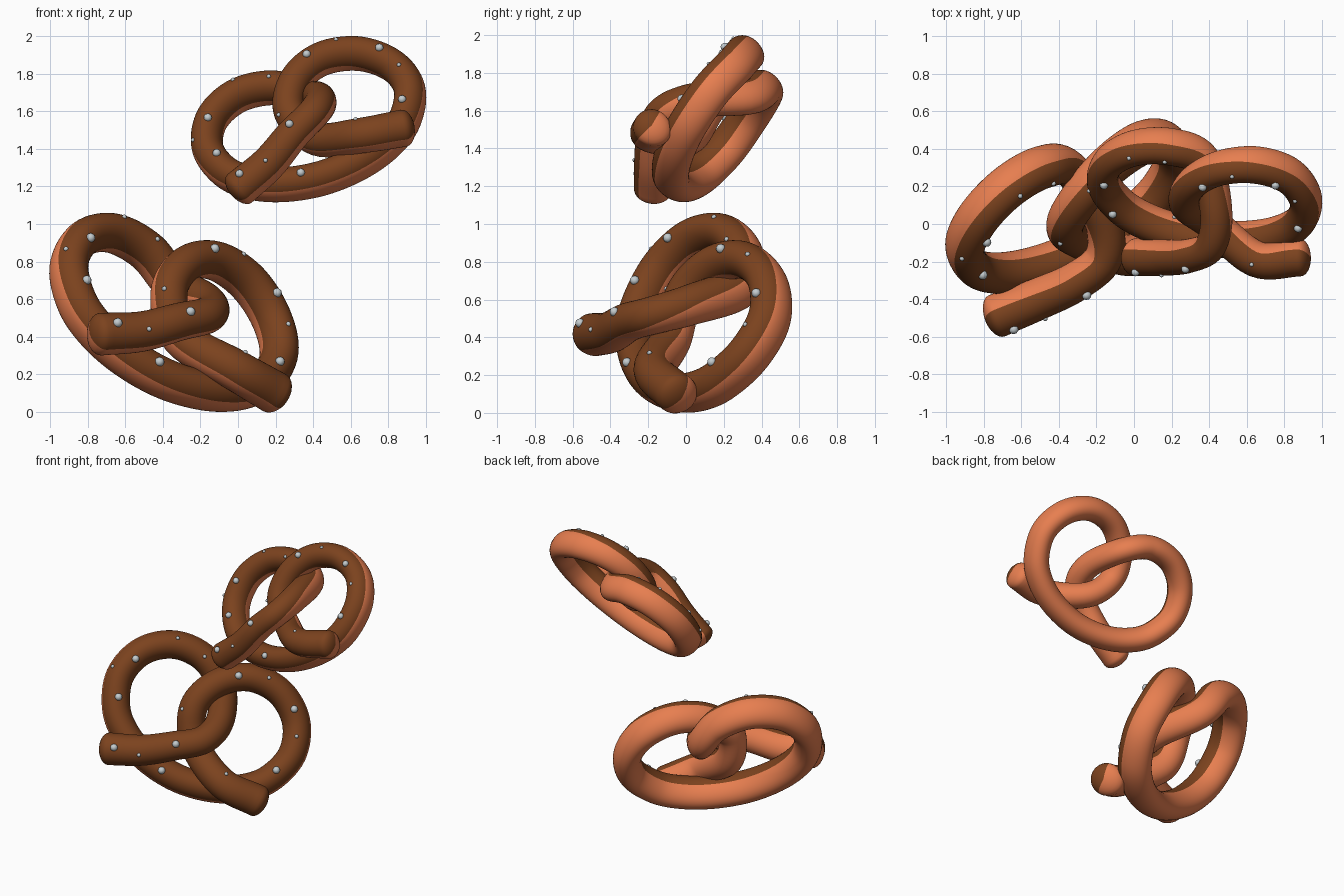
import bpy, bmesh, math
from mathutils import Vector, Matrix

cube = bpy.data.objects.get("Cube")
if cube:
    bpy.data.objects.remove(cube, do_unlink=True)


def material(name, rgb):
    m = bpy.data.materials.new(name)
    m.use_nodes = True
    m.diffuse_color = (*rgb, 1)
    m.node_tree.nodes["Principled BSDF"].inputs["Base Color"].default_value = (*rgb, 1)
    return m


glaze = material("brown_glaze", (0.2, 0.055, 0.013))
dough = material("orange_dough", (0.8, 0.21, 0.08))
salt = material("pale_salt", (0.55, 0.6, 0.62))

# Dough rope path: left tip, twist, left loop, then the right side
UNIT = 1 / 150


def loop(heights, sign):
    """Round part of one loop, from the upper crossing to the outer side."""
    points = []
    for k, z in enumerate(heights, 1):
        a = math.radians(36 * k)
        points.append((sign * (54 * math.cos(a) - 41), 54 * math.sin(a), z))
    return points


left_arm = [(-73, -74, .16), (-42, -62, .21), (-14, -45, .27), (10, -27, .27), (16, -1, .15)]
left_loop = loop((-.06, -.05, -.02, 0, 0, 0), 1)
bottom = [(-64, -52, 0), (-35, -65, 0), (0, -70, 0), (35, -65, 0), (64, -52, 0)]
right_loop = loop((.12, .09, .04, 0, 0, 0), -1)[::-1]
right_arm = [(-14, 0, .11), (3, -33, .07), (44, -58, .19), (84, -59, .15)]
path = [Vector((x * UNIT, y * UNIT, z))
        for x, y, z in left_arm + left_loop + bottom + right_loop + right_arm]
LAST = len(path) - 1


def frame(s):
    """Centre, tangent, side, up, radius and ring share of the rope at path position s."""
    i = min(int(s), LAST - 1)
    t = s - i
    b, c = path[i], path[i + 1]
    a = path[i - 1] if i else 2 * b - c
    d = path[i + 2] if i + 2 <= LAST else 2 * c - b
    m0, m1 = (c - a) / 2, (d - b) / 2
    k2, k3 = 3 * (c - b) - 2 * m0 - m1, 2 * (b - c) + m0 + m1
    pos = b + m0 * t + k2 * t * t + k3 * t ** 3
    tan = (m0 + 2 * k2 * t + 3 * k3 * t * t).normalized()
    side = tan.cross(Vector((0, 0, 1))).normalized()
    from_tip = min(s, LAST - s)
    thick = 0.095 + 0.014 * max(0, 1 - from_tip / 2.5)
    ring = min(max((from_tip - 3) / 3, 0), 1)
    return pos, tan, side, side.cross(tan), thick, ring


def add_object(name, bm, mats, matrix):
    bmesh.ops.recalc_face_normals(bm, faces=bm.faces)
    for f in bm.faces:
        f.smooth = True
    mesh = bpy.data.meshes.new(name)
    bm.to_mesh(mesh)
    bm.free()
    for m in mats:
        mesh.materials.append(m)
    ob = bpy.data.objects.new(name, mesh)
    ob.matrix_world = matrix
    bpy.context.collection.objects.link(ob)


def offset(a, ring):
    """Rope section at angle a: taller in the loops than in the arms."""
    height = 1 + 0.18 * ring if math.sin(a) > 0 else 1.15 + 0.2 * ring
    return math.cos(a), math.sin(a) * height


def build_rope(name, matrix, sides=40, steps=8, cap=6, bluntness=0.6):
    bm = bmesh.new()
    # Each section is a path position, a push along the rope and a radius factor
    arcs = [math.pi / 2 * k / cap for k in range(cap)]
    sections = [(0, -math.sin(a), math.cos(a)) for a in reversed(arcs)]
    sections += [(k / steps, 0, 1) for k in range(1, LAST * steps)]
    sections += [(LAST, math.sin(a), math.cos(a)) for a in arcs]
    rings = []
    for s, push, size in sections:
        pos, tan, side, up, r, ring = frame(s)
        centre = pos + tan * push * r * bluntness
        verts = []
        for j in range(sides):
            # In the loops the glaze leans towards the hole
            x, y = offset(j * math.tau / sides + math.radians(13) * ring, ring)
            verts.append(bm.verts.new(centre + r * size * (side * x + up * y)))
        rings.append(verts)

    # The glaze covers the top and stops a little above the widest line
    def paint(face, j):
        face.material_index = 0 if 1 <= j < sides // 2 - 1 else 1

    for a, b in zip(rings, rings[1:]):
        for j in range(sides):
            k = (j + 1) % sides
            paint(bm.faces.new((a[j], a[k], b[k], b[j])), j)
    # Close the rounded tips
    for verts, s, push in ((rings[0], 0, -1), (rings[-1], LAST, 1)):
        pos, tan, side, up, r, ring = frame(s)
        pole = bm.verts.new(pos + tan * push * r * bluntness)
        for j in range(sides):
            paint(bm.faces.new((verts[j], verts[(j + 1) % sides], pole)), j)
    add_object(name, bm, (glaze, dough), matrix)


# Salt grains: path position and sideways lean
big_grains = [(.25, 0), (2.1, 0), (8.35, -.25), (9.7, -.2), (12.55, .15),
              (16.3, -.1), (18.4, .1), (20.4, 0)]
small_grains = [(1, .4), (6.1, 0), (7, .4), (8.9, .8), (17.5, 0),
                (19.55, .3), (22.1, .8), (24, -.6)]


def build_salt(name, matrix):
    bm = bmesh.new()
    for grains, size in ((big_grains, .025), (small_grains, .013)):
        for s, lean in grains:
            pos, tan, side, up, r, ring = frame(s)
            x, y = offset(math.pi / 2 - lean, ring)
            bmesh.ops.create_icosphere(bm, subdivisions=2, radius=size,
                                       matrix=Matrix.Translation(pos + r * (side * x + up * y)))
    add_object(name, bm, (salt,), matrix)


def placement(centre, across, upward, scale):
    x = Vector(across).normalized()
    z = x.cross(Vector(upward)).normalized()
    y = z.cross(x)
    turn = Matrix((x, y, z)).transposed().to_4x4()
    return Matrix.Translation(centre) @ turn @ Matrix.Scale(scale, 4)


# Two pretzels, one low on the right side and one high on the left
spots = {
    "lower": placement((-.338, .104, .548), (.872, .35, -.365), (.087, .62, .78), 1.02),
    "upper": placement((.375, .172, 1.562), (.96, -.07, .28), (-.187, .625, .761), .885),
}
for label, matrix in spots.items():
    build_rope(label + "_pretzel", matrix)
    build_salt(label + "_salt_grains", matrix)
